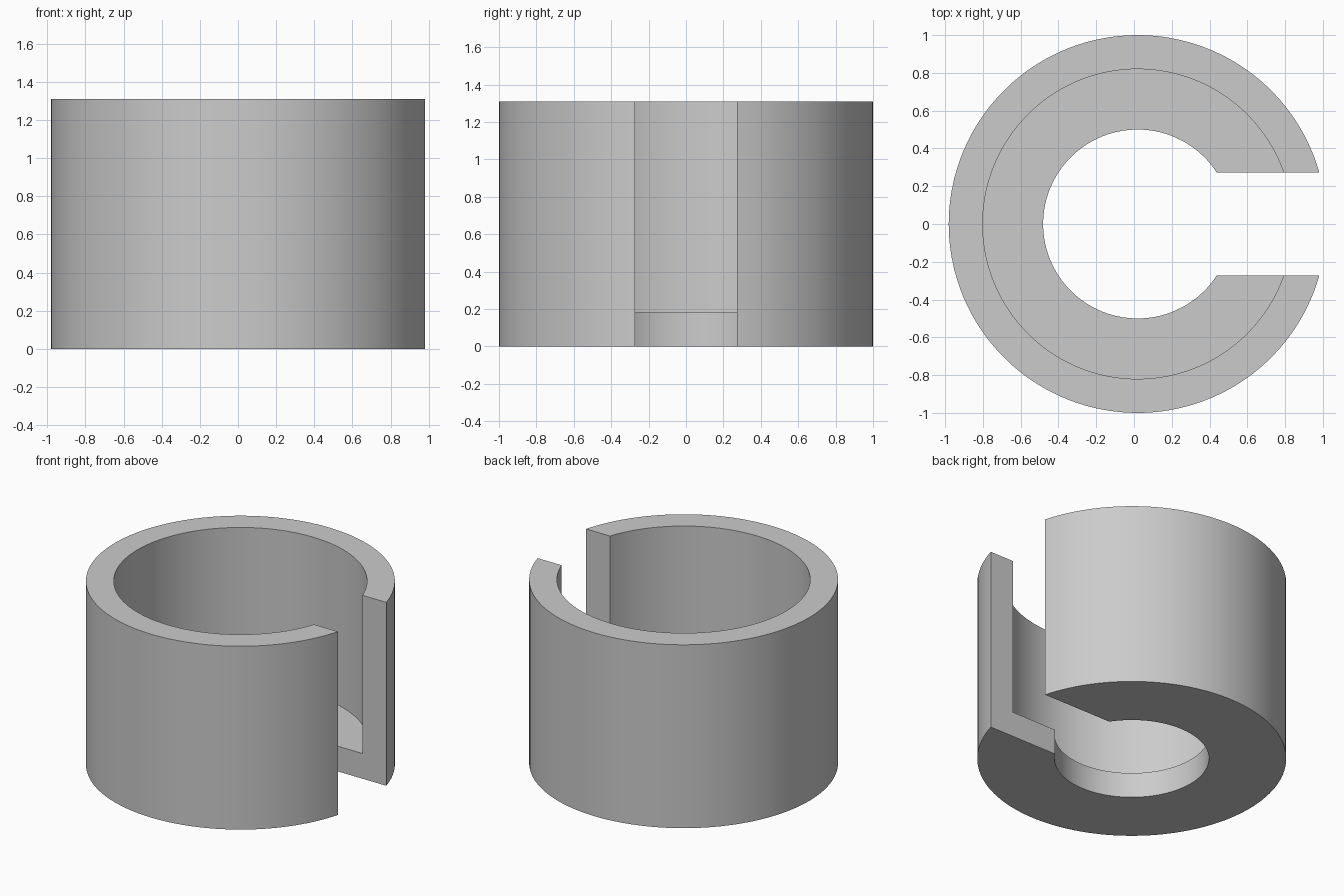
import bpy
import bmesh
from math import asin, cos, sin, pi, radians

cube = bpy.data.objects.get("Cube")
if cube:
    bpy.data.objects.remove(cube, do_unlink=True)

OUTER, INNER, HOLE = 1.0, 0.82, 0.5   # radii
HEIGHT, FLOOR = 1.31, 0.18
SLOT = 0.273                          # half width of the slot
CENTRE_X = 0.019
STEPS = 128

# Single grey material
grey = bpy.data.materials.new("plain grey")
grey.use_nodes = True
colour = (0.6, 0.6, 0.6, 1)
grey.diffuse_color = colour
grey.node_tree.nodes["Principled BSDF"].inputs["Base Color"].default_value = colour

# L-shaped wall and floor section (radius, height), swept from slot side to slot side
profile = [(HOLE, 0), (OUTER, 0), (OUTER, HEIGHT),
           (INNER, HEIGHT), (INNER, FLOOR), (HOLE, FLOOR)]
bm = bmesh.new()
rings = []
for i in range(STEPS + 1):
    ring = []
    for r, z in profile:
        start = asin(SLOT / r)
        a = start + (2 * pi - 2 * start) * i / STEPS
        ring.append(bm.verts.new((CENTRE_X + r * cos(a), r * sin(a), z)))
    rings.append(ring)

count = len(profile)
for a, b in zip(rings, rings[1:]):
    for k in range(count):
        m = (k + 1) % count
        bm.faces.new((a[k], a[m], b[m], b[k]))

# Flat slot sides
bm.faces.new(rings[0])
bm.faces.new(rings[-1])
bmesh.ops.recalc_face_normals(bm, faces=bm.faces)

mesh = bpy.data.meshes.new("slotted_cup")
bm.to_mesh(mesh)
bm.free()
mesh.materials.append(grey)
cup = bpy.data.objects.new("slotted_cup", mesh)
bpy.context.collection.objects.link(cup)

# Smooth round walls with crisp edges
bpy.ops.object.select_all(action='DESELECT')
cup.select_set(True)
bpy.context.view_layer.objects.active = cup
bpy.ops.object.shade_smooth_by_angle(angle=radians(30))
